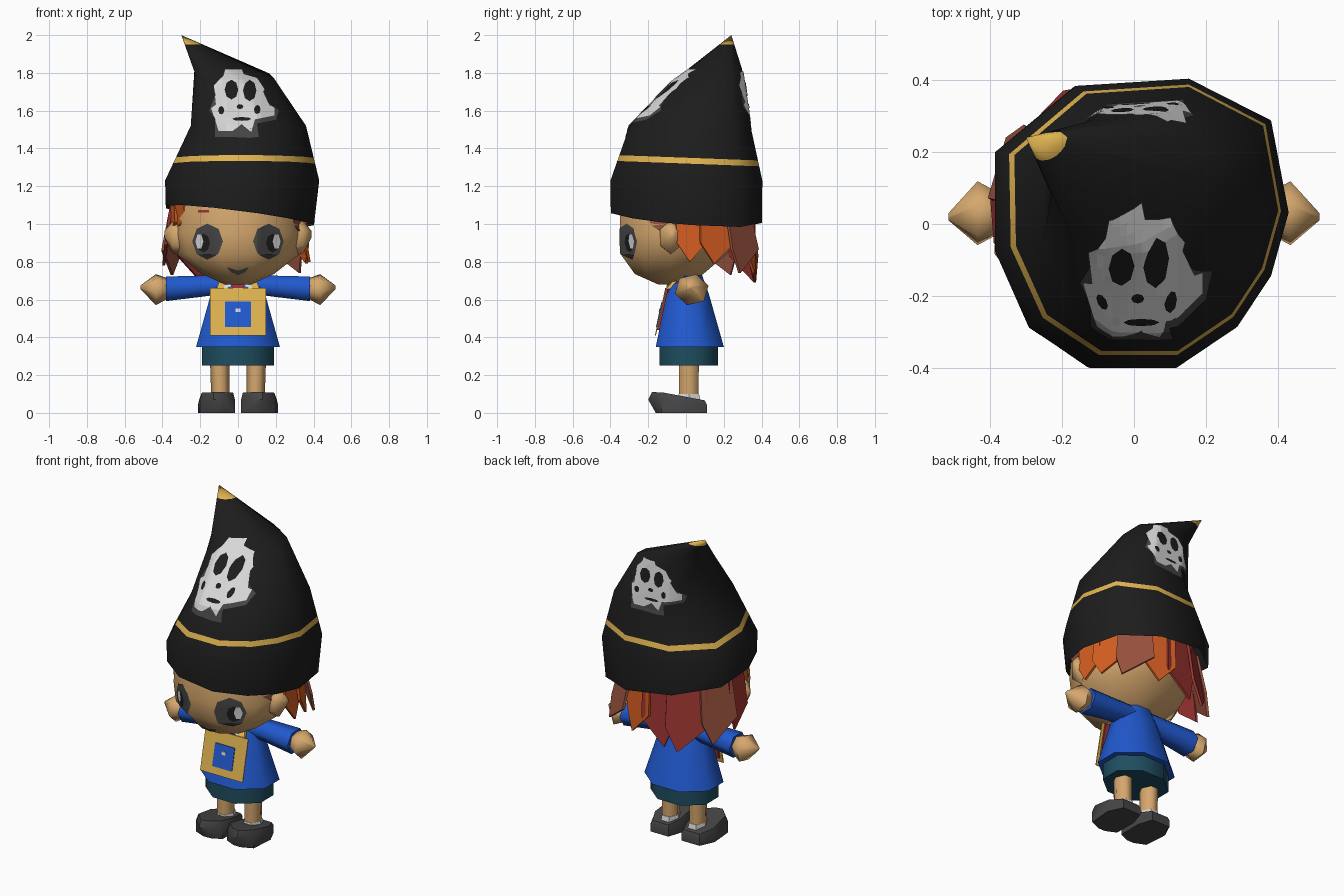
import bpy, bmesh, math
from mathutils import Vector
from mathutils.bvhtree import BVHTree

if "Cube" in bpy.data.objects:
    bpy.data.objects.remove(bpy.data.objects["Cube"])

COLOURS = {
    "black": (.012, .012, .012), "gold": (.74, .45, .08), "white": (.68, .68, .68),
    "skin": (.67, .39, .155), "orange": (.66, .11, .015), "red": (.33, .035, .03),
    "russet": (.32, .085, .05), "blue": (.015, .1, .62), "teal": (.013, .075, .115),
    "grey": (.06, .06, .06)}
MATS = {}
for name, c in COLOURS.items():
    MATS[name] = bpy.data.materials.new(name)
    MATS[name].diffuse_color = (*c, 1)


def finish(name, bm, mats, smooth=0):
    me = bpy.data.meshes.new(name)
    bm.to_mesh(me)
    bm.free()
    for m in mats.split():
        me.materials.append(MATS[m])
    ob = bpy.data.objects.new(name, me)
    bpy.context.collection.objects.link(ob)
    if smooth:
        me.shade_smooth()
        me.set_sharp_from_angle(angle=math.radians(smooth))
    return ob


def circle(n, turn=0):
    return [(math.cos(math.tau * k / n + math.radians(turn)),
             math.sin(math.tau * k / n + math.radians(turn))) for k in range(n)]


def loft(rings, plan, along="z", bottom=True, tilts={}):
    """Rings of (centre x, y, z, radius a, radius b) joined into a skin."""
    bm = bmesh.new()
    loops = []
    for i, (x, y, z, a, b) in enumerate(rings):
        loop = []
        tx, ty = tilts.get(i, (0, 0))
        for u, v in plan:
            if along == "z":
                p = Vector((x + u * a, y + v * b, z + tx * u * a + ty * v * b))
            else:
                p = Vector((x, y + u * a, z + v * b))
            loop.append(bm.verts.new(p))
        loops.append(loop)
    n = len(plan)
    for lo, hi in zip(loops, loops[1:]):
        for k in range(n):
            j = (k + 1) % n
            bm.faces.new((lo[k], lo[j], hi[j], hi[k]))
    if bottom:
        bm.faces.new(loops[0][::-1])
    bm.faces.new(loops[-1])
    bmesh.ops.remove_doubles(bm, verts=bm.verts, dist=.0005)
    bmesh.ops.recalc_face_normals(bm, faces=bm.faces)
    return bm


def plate(name, pts, mat, offset):
    """Prism: polygon extruded by the offset vector."""
    bm = bmesh.new()
    f = bm.faces.new([bm.verts.new(p) for p in pts])
    r = bmesh.ops.extrude_face_region(bm, geom=[f], use_keep_orig=True)
    bmesh.ops.translate(bm, vec=offset,
                        verts=[g for g in r["geom"] if isinstance(g, bmesh.types.BMVert)])
    bmesh.ops.recalc_face_normals(bm, faces=bm.faces)
    return finish(name, bm, mat)


def decal(name, outline, mat, host, side, lift):
    """Flat x-z outline laid onto the host from the front (-1) or back (1)."""
    bm = bmesh.new()
    f = bm.faces.new([bm.verts.new((x, 0, z)) for x, z in outline])
    bmesh.ops.triangulate(bm, faces=[f])
    xs, zs = [p[0] for p in outline], [p[1] for p in outline]
    for lo, hi, no in ((min(xs), max(xs), (1, 0, 0)), (min(zs), max(zs), (0, 0, 1))):
        for k in range(int(lo / .02), int(hi / .02) + 1):
            bmesh.ops.bisect_plane(bm, geom=bm.verts[:] + bm.edges[:] + bm.faces[:],
                                   plane_co=Vector(no) * k * .02, plane_no=no)
    missed = []
    for v in bm.verts:
        hit, nor, _, _ = host.ray_cast(Vector((v.co.x, 3 * side, v.co.z)), Vector((0, -side, 0)))
        if hit and (side < 0 or hit.y > .2):
            v.co = hit + nor * lift
        else:
            missed.append(v)
    bmesh.ops.delete(bm, geom=missed, context="VERTS")
    bm.normal_update()
    if sum(f.normal.y for f in bm.faces) * side < 0:
        bmesh.ops.reverse_faces(bm, faces=bm.faces)
    return finish(name, bm, mat)


def oval(cx, cz, a, b, n=10):
    return [(cx + a * u, cz + b * v) for u, v in circle(n)]


# Pointed hat with an uneven plan, gold band and tip
HAT_PLAN = [(.88, .72), (.32, 1.01), (-.45, .96), (-1, .5), (-1, -.19), (-.77, -.72), (-.355, -1),
            (.235, -1), (.65, -.715), (.88, -.36), (1, .08)]
bm = loft([(.01, 0, 1.045, .392, .398), (.022, 0, 1.23, .408, .4), (.055, .02, 1.52, .305, .318),
           (-.02, .115, 1.79, .21, .18), (-.3, .24, 2.0, 0, 0)],
          HAT_PLAN, bottom=False, tilts={0: (-.125, -.06), 3: (-.1, .2)})
slope = Vector((0, .0375, 1))
for co, no in (((0, 0, 1.32), slope), ((0, 0, 1.351), slope), ((0, 0, 1.95), (0, 0, 1))):
    bmesh.ops.bisect_plane(bm, geom=bm.verts[:] + bm.edges[:] + bm.faces[:], plane_co=co, plane_no=no)
for f in bm.faces:
    c = f.calc_center_median()
    f.material_index = int(1.32 < c.dot(slope) < 1.351 or c.z > 1.95)
hat_skin = BVHTree.FromBMesh(bm)
finish("hat", bm, "black gold", 80)

# Skull emblem with crossed bones, front and back
BONES = [(-.15, 1.6), (-.11, 1.54), (-.12, 1.46), (-.04, 1.46), (.02, 1.5), (.06, 1.455),
         (.11, 1.46), (.1, 1.53), (.2, 1.55), (.215, 1.6), (.17, 1.63), (.12, 1.68), (-.12, 1.68)]
SKULL = [(-.14, 1.61), (-.08, 1.57), (-.1, 1.49), (-.03, 1.49), (.02, 1.525), (.07, 1.485), (.09, 1.55),
         (.19, 1.57), (.19, 1.615), (.11, 1.64), (.14, 1.71), (.1, 1.77), (.03, 1.79), (.02, 1.815),
         (-.07, 1.815), (-.08, 1.78), (-.125, 1.73), (-.1, 1.64)]
HOLES = [(-.035, 1.705, .036, .052), (.06, 1.7, .034, .056), (.01, 1.615, .018, .013),
         (.02, 1.55, .05, .01), (-.085, 1.597, .016, .022), (.1, 1.6, .016, .024)]
for label, side in (("front", -1), ("back", 1)):
    def placed(pts):
        return [(x, z) if side < 0 else (.025 - x * .95, 1.5 + (z - 1.46) * .86) for x, z in pts]
    decal(label + "_bones", placed(BONES), "grey", hat_skin, side, .003)
    decal(label + "_skull", placed(SKULL), "white", hat_skin, side, .006)
    for i, (x, z, a, b) in enumerate(HOLES):
        decal(f"{label}_skull_hole_{i}", placed(oval(x, z, a, b, 8)), "black", hat_skin, side, .009)

# Head with painted eyes and mouth
bm = loft([(0, -.08, .68, .07, .07), (0, -.09, .735, .19, .19), (0, -.065, .84, .325, .295),
           (0, -.03, .95, .355, .335), (0, -.015, 1.1, .345, .35), (0, 0, 1.25, .3, .32)], circle(10))
head_skin = BVHTree.FromBMesh(bm)
finish("head", bm, "skin", 60)
for s, label in ((-1, "left"), (1, "right")):
    decal(label + "_eye", oval(s * .16, .908, .08, .094, 8), "grey", head_skin, -1, .004)
    decal(label + "_iris", oval(s * .18, .9, .035, .05, 8), "black", head_skin, -1, .006)
    decal(label + "_eye_glint", oval(s * .2, .908, .021, .042, 6), "white", head_skin, -1, .008)
decal("mouth", [(-.06, .775), (0, .755), (.06, .775), (.035, .745), (0, .735), (-.035, .745)],
      "grey", head_skin, -1, .004)
decal("brow_mark", [(-.21, 1.06), (-.15, 1.06), (-.15, 1.073), (-.21, 1.073)], "red", head_skin, -1, .004)

# Hair locks below the hat: start angle, end angle, tip angle, tip height, flare, colour
LOCKS = [(-33, -6, -16, .94, .365, "russet"), (-8, 18, 3, .8, .385, "orange"),
         (12, 42, 22, .79, .4, "orange"), (36, 66, 41, .74, .44, "russet"),
         (60, 90, 72, .74, .385, "orange"), (82, 114, 106, .7, .385, "red"),
         (108, 144, 118, .69, .42, "red"), (138, 170, 146, .73, .43, "russet"),
         (166, 188, 168, .78, .41, "red"), (184, 202, 192, .96, .375, "orange"),
         (198, 217, 208, .99, .36, "orange")]
for i, (a0, a1, at, tip, flare, mat) in enumerate(LOCKS):
    def at_angle(a, r, z):
        return Vector((r * math.cos(math.radians(a)), r * math.sin(math.radians(a)), z))
    mid = tip + (1.1 - tip) * .35
    plate(f"hair_lock_{i}", [at_angle(a0, .365, 1.1), at_angle(a0, flare * .96, mid),
                             at_angle(at, flare, tip), at_angle(a1, flare * .96, mid),
                             at_angle(a1, .365, 1.1)], mat, at_angle((a0 + a1) / 2, -.015, 0))

# Neck, tunic and shorts
octagon = circle(8, 22.5)
finish("neck", loft([(0, 0, .66, .06, .06), (0, -.01, .76, .06, .06)], circle(6)), "skin")
finish("tunic", loft([(0, .02, .35, .24, .195), (0, .01, .63, .155, .12), (0, .02, .73, .11, .07)],
                     octagon), "blue", 60)
finish("shorts", loft([(0, .015, .25, .205, .168), (0, .015, .42, .205, .168)], octagon), "teal", 60)

# Bib pouch on the chest, with red lining, blue patch and mark
def chest(x, z, lift=0):
    return Vector((x, -.16 + (z - .41) * .22 - lift, z))

def chest_panel(name, x, z0, z1, mat, lift, thick):
    plate(name, [chest(-x, z0, lift), chest(x, z0, lift), chest(x, z1, lift), chest(-x, z1, lift)],
          mat, Vector((0, thick, 0)))

chest_panel("pouch_lining", .13, .44, .655, "red", 0, .012)
chest_panel("pouch_front", .147, .41, .66, "gold", .005, .006)
chest_panel("pouch_patch", .068, .455, .59, "blue", .009, .005)
chest_panel("pouch_mark", .013, .535, .553, "white", .012, .004)
plate("neck_knot", [chest(-.05, .69), chest(.05, .69), chest(0, .63)], "red", Vector((0, .02, 0)))

# Limbs, mirrored
for s, label in ((-1, "left"), (1, "right")):
    plate(label + "_strap", [chest(s * .115, .655), chest(s * .07, .655),
                             (s * .045, -.05, .73), (s * .085, -.04, .73)], "gold", Vector((0, .02, 0)))
    plate(label + "_collar", [chest(s * .075, .655), chest(s * .03, .67),
                              (s * .02, -.07, .72), (s * .06, -.06, .73)], "white", Vector((0, .02, 0)))
    finish(label + "_ear", loft([(s * .29, -.07, .93, .07, .1), (s * .345, -.085, .93, .06, .085),
                                 (s * .388, -.07, .945, .015, .02)], circle(6, 30), "x"), "skin", 60)
    finish(label + "_sleeve", loft([(s * .06, .025, .68, .07, .055), (s * .2, .03, .67, .07, .065),
                                    (s * .38, .03, .657, .085, .075)], circle(6), "x"), "blue", 70)
    finish(label + "_hand", loft([(s * .36, .03, .66, .05, .05), (s * .435, .03, .652, .092, .085),
                                  (s * .516, .02, .665, .01, .01)], circle(6, 15), "x"), "skin", 70)
    finish(label + "_leg", loft([(s * .093, .015, .06, .048, .058), (s * .097, .015, .3, .052, .062)],
                                circle(6)), "skin", 70)
    finish(label + "_sock", loft([(s * .093, .015, .07, .055, .07), (s * .093, .015, .1, .05, .062)],
                                 circle(6)), "white")
    # Shoe with upturned pointed toe
    plan = [(.045, .11), (.016, .02), (.016, -.13), (.08, -.19), (.13, -.2), (.2, -.13), (.212, .02), (.17, .11)]
    bm = bmesh.new()
    low = [bm.verts.new((s * x, max(y, -.16), 0)) for x, y in plan]
    mid = [bm.verts.new((s * x, y, .07 if y < 0 else .045)) for x, y in plan]
    top = [bm.verts.new((s * (.11 + (x - .11) * .9), y * .9, min(.11, .085 - .17 * y))) for x, y in plan]
    n = len(plan)
    for a, b in ((low, mid), (mid, top)):
        for k in range(n):
            bm.faces.new((a[k], a[(k + 1) % n], b[(k + 1) % n], b[k]))
    bm.faces.new(low)
    bm.faces.new(top)
    bmesh.ops.recalc_face_normals(bm, faces=bm.faces)
    finish(label + "_shoe", bm, "grey", 50)

for m in bpy.data.materials:
    if m.users and not m.is_grease_pencil:
        m.use_nodes = True
        m.node_tree.nodes["Principled BSDF"].inputs["Base Color"].default_value = m.diffuse_color
